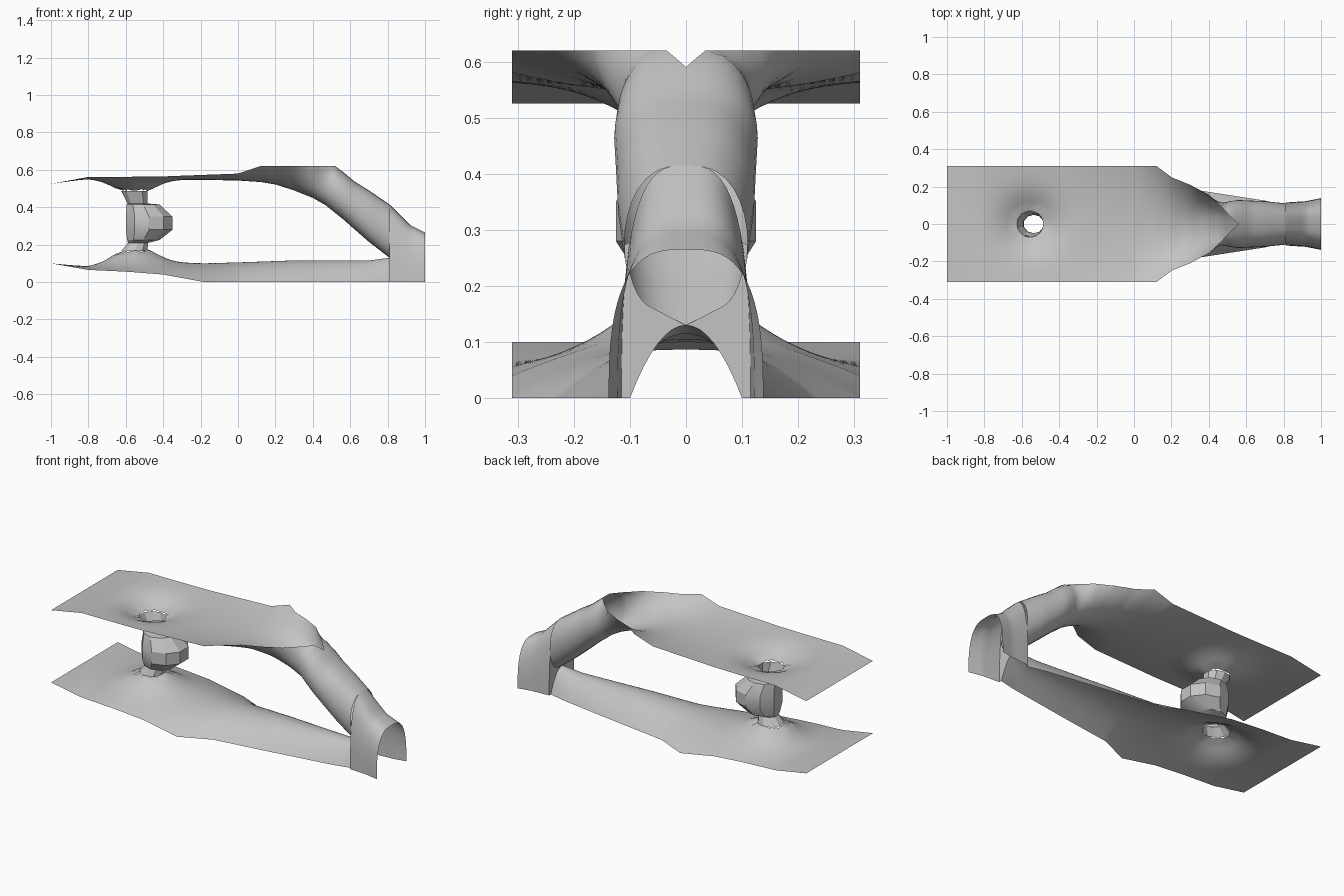
import bpy, bmesh
from math import sin, cos, pi, exp, hypot, radians

cube = bpy.data.objects.get("Cube")
if cube:
    bpy.data.objects.remove(cube, do_unlink=True)

grey = bpy.data.materials.new("light grey")
grey.use_nodes = True
COLOUR = (0.55, 0.55, 0.55, 1)
grey.diffuse_color = COLOUR
grey.node_tree.nodes["Principled BSDF"].inputs["Base Color"].default_value = COLOUR

HOLE_X, HOLE_R = -0.555, 0.07
HALF = 16


def keyed(keys, x):
    """Values at x, blended between the neighbouring stations."""
    for a, b in zip(keys, keys[1:]):
        if x <= b[0]:
            break
    f = (x - a[0]) / (b[0] - a[0])
    return [p + (q - p) * f for p, q in zip(a[1:], b[1:])]


def samples(keys, step=0.02):
    """Even x positions that also include every station."""
    xs = [keys[0][0]]
    for a, b in zip(keys, keys[1:]):
        n = max(1, round((b[0] - a[0]) / step))
        xs += [a[0] + (b[0] - a[0]) * i / n for i in range(1, n + 1)]
    return xs


def loft(name, rows, closed=False, hole=False, angle=40):
    """Skin a list of equal point rows, optionally piercing the column hole."""
    bm = bmesh.new()
    grid = [[bm.verts.new(p) for p in row] for row in rows]
    for r0, r1 in zip(grid, grid[1:]):
        n = len(r0)
        for j in range(n if closed else n - 1):
            k = (j + 1) % n
            bm.faces.new((r0[j], r0[k], r1[k], r1[j]))
    if hole:
        inside = [v for v in bm.verts if hypot(v.co.x - HOLE_X, v.co.y) < HOLE_R]
        bmesh.ops.delete(bm, geom=inside, context='VERTS')
        for v in bm.verts:
            r = hypot(v.co.x - HOLE_X, v.co.y)
            if v.is_boundary and r < HOLE_R * 2:
                v.co.x = HOLE_X + (v.co.x - HOLE_X) * HOLE_R / r
                v.co.y *= HOLE_R / r
    bmesh.ops.remove_doubles(bm, verts=bm.verts, dist=0.0005)
    bmesh.ops.recalc_face_normals(bm, faces=bm.faces)
    mesh = bpy.data.meshes.new(name)
    bm.to_mesh(mesh)
    bm.free()
    mesh.materials.append(grey)
    obj = bpy.data.objects.new(name, mesh)
    bpy.context.collection.objects.link(obj)
    bpy.ops.object.select_all(action='DESELECT')
    obj.select_set(True)
    bpy.context.view_layer.objects.active = obj
    bpy.ops.object.shade_smooth_by_angle(angle=radians(angle))
    return obj


def funnel(x, y):
    return exp(-(hypot(x - HOLE_X, y) / 0.14) ** 2)


# Stations: x, half width, middle height, edge height, how far rolled into a tube
UPPER = [(-1, .31, .525, .525, 0), (-.8, .31, .553, .562, 0), (-.4, .31, .55, .565, 0),
         (0, .31, .543, .58, 0), (.12, .31, .535, .62, 0), (.2, .25, .522, .62, 0),
         (.3, .21, .49, .62, 0), (.4, .185, .45, .62, .15), (.47, .15, .41, .62, .4),
         (.52, .14, .37, .62, .75), (.56, .128, .338, .59, 1), (.62, .125, .285, .54, 1),
         (.7, .122, .215, .49, 1), (.81, .11, .13, .415, 1)]

# Stations: x, half width, middle height, edge height
LOWER = [(-1, .31, .1, .1), (-.8, .31, .082, .065), (-.6, .31, .095, .055),
         (-.4, .31, .105, .04), (-.18, .31, .1, 0), (0, .23, .105, 0),
         (.28, .19, .115, 0), (.7, .125, .115, 0), (.81, .1, .13, 0)]

# Stations: x, half width, height
POST = [(.81, .115, .415), (.92, .122, .305), (1, .138, .265)]


def upper_point(x, t):
    w, mid, edge, roll = keyed(UPPER, x)
    s, side = abs(t), (1 if t >= 0 else -1)
    y = side * w * ((1 - roll) * s + roll * max(0, sin(pi * s)) ** .75)
    lift = (1 - roll) * s * s + roll * (1 - cos(pi * s)) / 2
    return (x, y, mid + (edge - mid) * lift - .085 * funnel(x, y))


def lower_point(x, t):
    w, mid, edge = keyed(LOWER, x)
    y = w * t
    return (x, y, mid + (edge - mid) * t * t + .1 * funnel(x, y))


def post_point(x, t):
    w, h = keyed(POST, x)
    a, side = abs(t) * pi / 2, (1 if t >= 0 else -1)
    return (x, side * w * sin(a) ** .65, h * max(0, cos(a)) ** .75)


spread = [j / HALF for j in range(-HALF, HALF + 1)]

# Canopy rolling into the arching tube, floor sheet and end post
for name, keys, point, hole in (("upper_sheet_and_arch", UPPER, upper_point, True),
                                ("lower_sheet", LOWER, lower_point, True),
                                ("end_post", POST, post_point, False)):
    loft(name, [[point(x, t) for t in spread] for x in samples(keys)], hole=hole)

# Webs closing the fork between arch, floor ridge and post
for side, name in ((1, "left_fork_web"), (-1, "right_fork_web")):
    x = POST[0][0]
    steps = [i / 8 for i in range(9)]
    inner = [upper_point(x, side * (1 - s) / 2) for s in steps]
    inner += [lower_point(x, side * s) for s in steps[1:]]
    n = len(inner) - 1
    outer = [post_point(x, side * (.6 + .4 * i / n)) for i in range(n + 1)]
    loft(name, [inner, outer])

# Faceted hollow column: necks above and below a bulb (height, min x, max x, half depth)
COLUMN = [(.487, -.625, -.485, .07), (.42, -.59, -.485, .05), (.415, -.595, -.42, .09),
          (.35, -.6, -.35, .125), (.28, -.6, -.35, .125), (.225, -.592, -.42, .09),
          (.21, -.588, -.48, .05), (.165, -.625, -.485, .07)]
rings = []
for z, x0, x1, depth in COLUMN:
    turn = [2 * pi * (i + .5) / 10 for i in range(10)]
    rings.append([((x0 + x1) / 2 + (x1 - x0) / 2 * cos(a) / cos(pi / 10),
                   depth * sin(a), z) for a in turn])
loft("bulb_column", rings, closed=True, angle=25)
